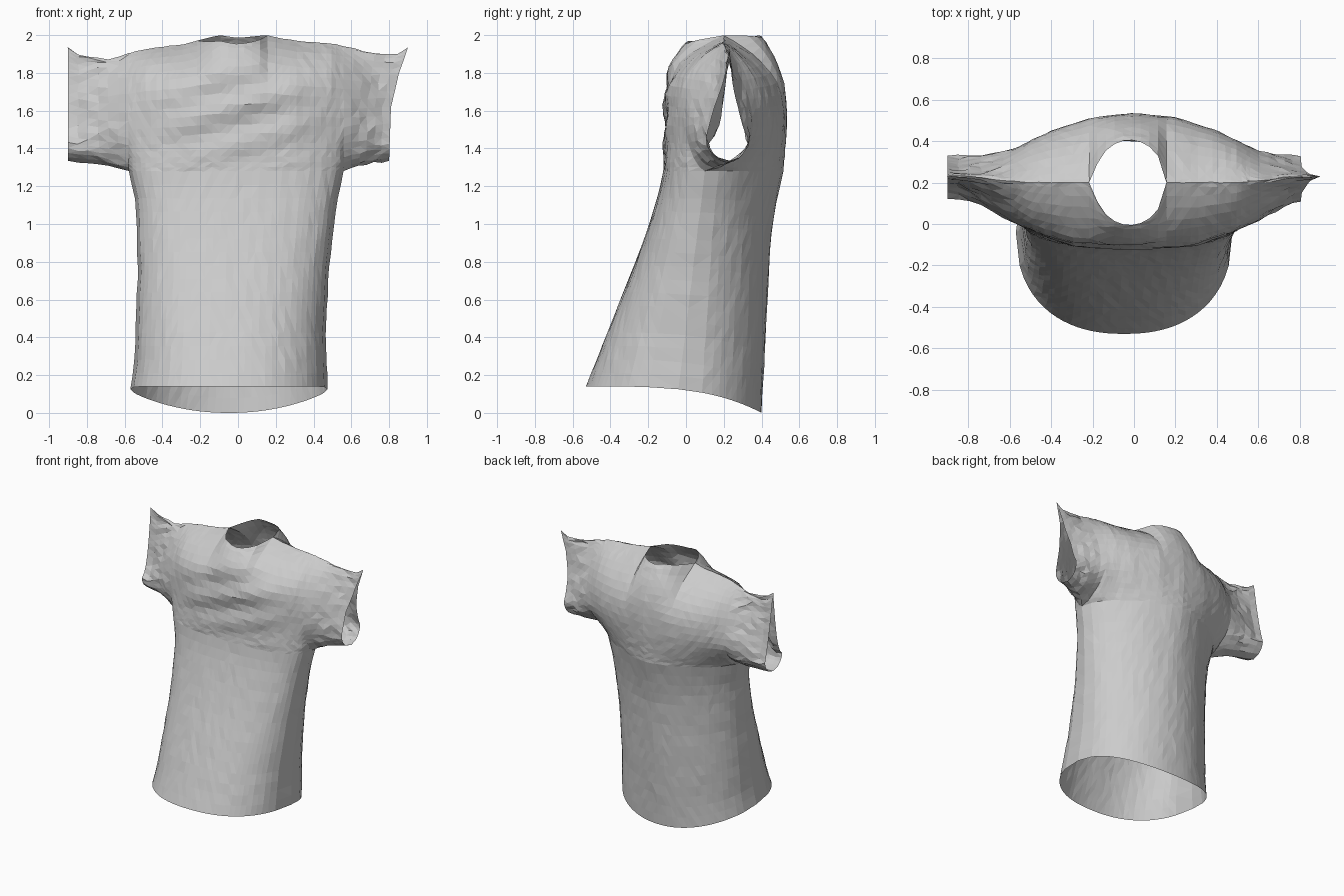
import bpy, bmesh, math, random
from mathutils import Vector

random.seed(4)
if "Cube" in bpy.data.objects:
    bpy.data.objects.remove(bpy.data.objects["Cube"])

COLS, SLEEVE_COLS, ROWS, UPPER_ROWS = 34, 6, 16, 18
ARMPIT = 1.28


def lerp(a, b, t):
    return a + (b - a) * t


def clamp(t):
    return max(0, min(1, t))


def curve(keys, t):
    """Piecewise linear profile through (position, value) pairs."""
    for (a, va), (b, vb) in zip(keys, keys[1:]):
        if t <= b:
            return lerp(va, vb, max(0, (t - a) / (b - a)))
    return keys[-1][1]


# Torso profiles, from hem (0) to armpit (1)
FRONT = [(0, -.53), (.22, -.43), (.57, -.27), (.74, -.2), (.91, -.14), (1, -.12)]
BACK = [(0, .40), (.31, .42), (.62, .44), (.77, .455), (.92, .49), (1, .515)]
RIGHT = [(0, -.57), (.1, -.55), (.55, -.53), (.85, -.54), (1, -.58)]
LEFT = [(0, .475), (.25, .465), (.55, .48), (.85, .52), (1, .56)]
# Chest and shoulder profiles across x
CHEST = [(0, -.115), (.3, -.1), (.45, -.05), (.6, .015), (.75, .1), (.9, .12)]
SHOULDER_BLADE = [(0, .535), (.2, .515), (.4, .45), (.6, .355), (.75, .33), (.9, .33)]
TOP = [(-.9, 1.94), (-.84, 1.89), (-.7, 1.87), (-.5, 1.925), (-.3, 1.95), (-.1, 2.0),
       (0, 1.985), (.15, 2.0), (.3, 1.97), (.5, 1.955), (.7, 1.91), (.84, 1.9), (.9, 1.935)]
CUFF = [(0, .8), (.5, .81), (.8, .85), (1, .9)]


def torso_point(u, v, side):
    """u runs across from right to left, v from hem to armpit."""
    x = lerp(curve(RIGHT, v), curve(LEFT, v), (u + 1) / 2)
    seam = lerp(-.04, .1, v)
    depth = curve(FRONT if side < 0 else BACK, v)
    power = lerp(2.3, 2.6, v) if side < 0 else lerp(2.1, 1.65, v)
    y = seam + (depth - seam) * max(0, 1 - abs(u) ** power) ** (1 / power)
    hem = .14 - .14 * max(0, (y + .53) / .93) ** 3.5
    return Vector((x, y, lerp(hem, ARMPIT, v)))


def neck_opening(x):
    q = (x + .02) / .175
    return .205 * math.sqrt(max(0, 1 - q * q))


def upper_point(c, t, side):
    """c is a column (beyond -1..1 is sleeve), t from underarm to shoulder."""
    out = max(0, abs(c) - 1)
    low = torso_point(max(-1, min(1, c)), 1, side)
    x = low.x
    if out:
        end = curve(CUFF, t) if c > 0 else -.9
        x = lerp(x, end, out)
    low_y = lerp(low.y, .23, out ** .6)
    ax = abs(x)
    sleeve = clamp((ax - .5) / .35)
    z = lerp(low.z + .055 * out ** .6, curve(TOP, x), t)
    full = curve(CHEST if side < 0 else SHOULDER_BLADE, ax)
    peak = lerp(.42, .18, sleeve)
    top_y = .2 + .03 * sleeve + side * neck_opening(x)
    if t < peak:
        # soft over the body, round under the arm
        s = t / peak
        soft = math.sin(s * math.pi / 2)
        y = lerp(low_y, full, lerp(soft, math.sqrt(1 - (1 - s) ** 2), clamp((ax - .45) / .2)))
    else:
        # broad flat shoulder in front, sloping behind, cuff pinched on one face
        body = 3.2 if side < 0 else 2.4
        cuff = .4 if side * x > 0 else .75
        y = lerp(full, top_y, ((t - peak) / (1 - peak)) ** lerp(body, cuff, sleeve))
    if side < 0:
        # dipped front neckline
        z -= .16 * neck_opening(x) * t ** 4
        # slanting chest folds
        fold = math.sin(math.pi * t) * max(0, 1 - (x / .5) ** 2)
        y += .012 * fold * math.sin(30 * z - 9 * x)
    return Vector((x, y, z))


def add_sheet(bm, columns, rows, point, side):
    grid = [[bm.verts.new(point(c, r, side)) for c in columns] for r in rows]
    for a, b in zip(grid, grid[1:]):
        for i in range(len(columns) - 1):
            quad = [a[i], a[i + 1], b[i + 1], b[i]]
            bm.faces.new(quad if side < 0 else quad[::-1])


bm = bmesh.new()
body = [math.sin(math.pi * (i / COLS - .5)) * .45 + (2 * i / COLS - 1) * .55
        for i in range(COLS + 1)]
sleeve = [1 + (i + 1) / SLEEVE_COLS for i in range(SLEEVE_COLS)]
wide = [-s for s in reversed(sleeve)] + body + sleeve
body_rows = [i / ROWS for i in range(ROWS + 1)]
even = [i / UPPER_ROWS for i in range(UPPER_ROWS + 1)]
upper_rows = [lerp(t, .5 - .5 * math.cos(math.pi * t), lerp(.5, .9, t)) for t in even]
for side in (-1, 1):
    add_sheet(bm, body, body_rows, torso_point, side)
    add_sheet(bm, wide, upper_rows, upper_point, side)

# Sew the side, underarm and shoulder seams
bmesh.ops.remove_doubles(bm, verts=bm.verts, dist=.002)
bmesh.ops.dissolve_degenerate(bm, edges=bm.edges, dist=.0005)

# Slight creasing of the cloth, with crisper crumples around the sleeves
for v in bm.verts:
    amount = .006 if abs(v.co.x) > .62 else .002
    if not v.is_boundary:
        v.co += Vector([random.uniform(-amount, amount) for _ in range(3)])
bmesh.ops.triangulate(bm, faces=bm.faces)

mesh = bpy.data.meshes.new("shirt")
bm.to_mesh(mesh)
bm.free()
shirt = bpy.data.objects.new("shirt", mesh)
bpy.context.collection.objects.link(shirt)

# Cloth colour
cloth = bpy.data.materials.new("light grey cloth")
cloth.use_nodes = True
colour = (.6, .6, .6, 1)
cloth.diffuse_color = colour
cloth.node_tree.nodes["Principled BSDF"].inputs["Base Color"].default_value = colour
mesh.materials.append(cloth)
